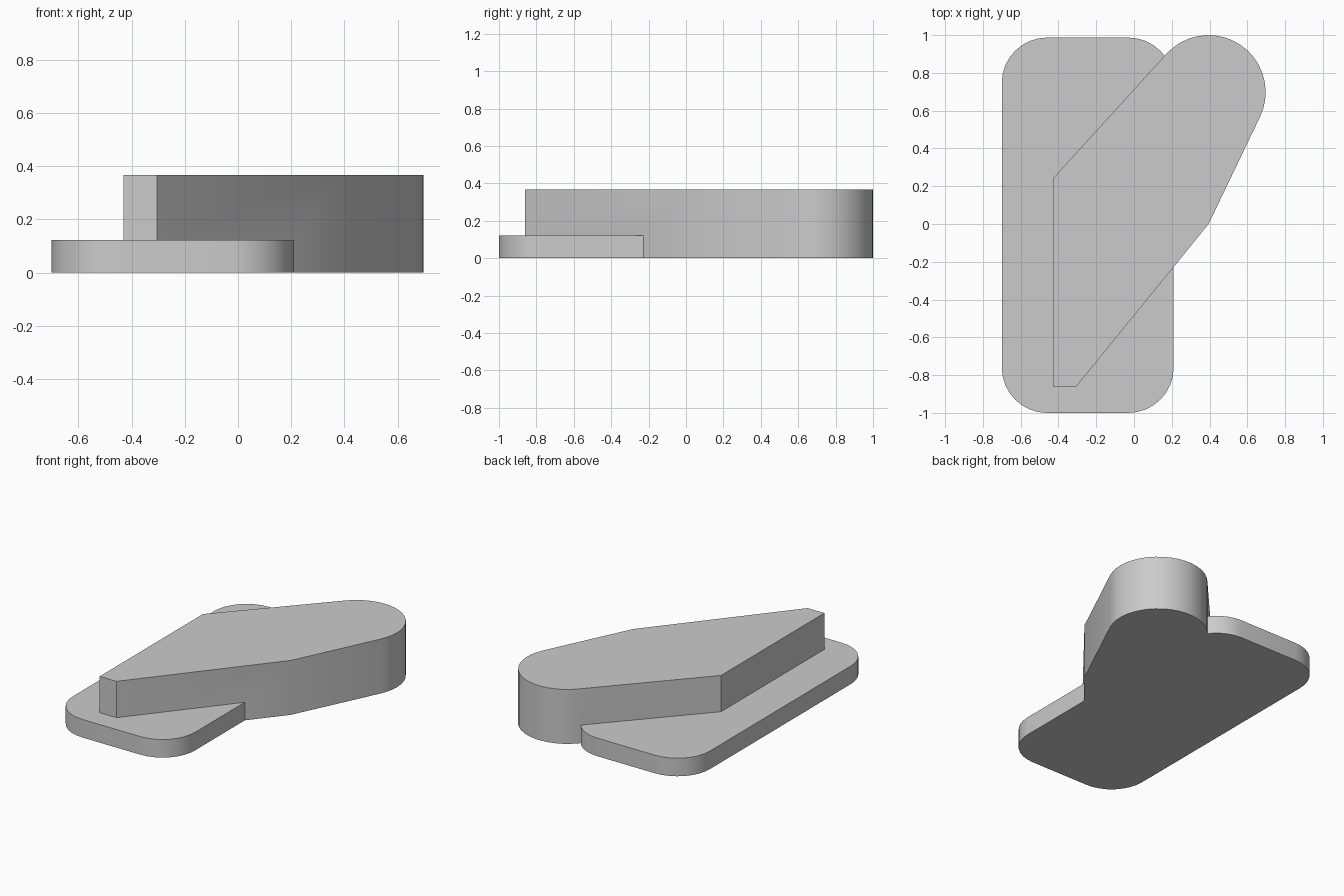
import bpy
import bmesh
from math import radians, cos, sin

cube = bpy.data.objects.get("Cube")
if cube:
    bpy.data.objects.remove(cube, do_unlink=True)

GREY = (0.6, 0.6, 0.6, 1.0)
grey = bpy.data.materials.new("plain_grey")
grey.use_nodes = True
grey.diffuse_color = GREY
grey.node_tree.nodes["Principled BSDF"].inputs["Base Color"].default_value = GREY


def arc(cx, cy, radius, start, end, steps):
    """Points along a circular arc, angles in degrees."""
    angles = [radians(start + (end - start) * i / steps) for i in range(steps + 1)]
    return [(cx + radius * cos(a), cy + radius * sin(a)) for a in angles]


def extrude_outline(name, outline, height):
    """Upright prism standing on the ground, from a counter-clockwise outline."""
    bm = bmesh.new()
    floor = bm.faces.new([bm.verts.new((x, y, 0)) for x, y in outline])
    top = bmesh.ops.extrude_face_region(bm, geom=[floor], use_keep_orig=True)["geom"]
    raised = [v for v in top if isinstance(v, bmesh.types.BMVert)]
    bmesh.ops.translate(bm, verts=raised, vec=(0, 0, height))
    bmesh.ops.recalc_face_normals(bm, faces=bm.faces)
    mesh = bpy.data.meshes.new(name)
    bm.to_mesh(mesh)
    bm.free()
    mesh.materials.append(grey)
    obj = bpy.data.objects.new(name, mesh)
    bpy.context.collection.objects.link(obj)
    return obj


# Thin base plate with rounded corners
LEFT, RIGHT, FRONT, BACK, R = -0.70, 0.21, -1.0, 0.987, 0.24
plate_outline = (arc(RIGHT - R, FRONT + R, R, -90, 0, 8)
                 + arc(RIGHT - R, BACK - R, R, 0, 90, 8)
                 + arc(LEFT + R, BACK - R, R, 90, 180, 8)
                 + arc(LEFT + R, FRONT + R, R, 180, 270, 8))
body = extrude_outline("base_plate_with_arm", plate_outline, 0.122)

# Tall slanted arm: straight sides run tangent into a round end
arm_outline = ([(-0.43, 0.24), (-0.43, -0.86), (-0.305, -0.86), (0.395, 0.0)]
               + arc(0.395, 0.698, 0.302, -25.6, 137.8, 18))
arm = extrude_outline("arm", arm_outline, 0.367)

# Fuse both into one solid
fuse = body.modifiers.new("fuse", 'BOOLEAN')
fuse.operation = 'UNION'
fuse.solver = 'EXACT'
fuse.object = arm
bpy.ops.object.select_all(action='DESELECT')
body.select_set(True)
bpy.context.view_layer.objects.active = body
bpy.ops.object.modifier_apply(modifier=fuse.name)
bpy.data.objects.remove(arm, do_unlink=True)

bpy.ops.object.shade_smooth_by_angle(angle=radians(30))
